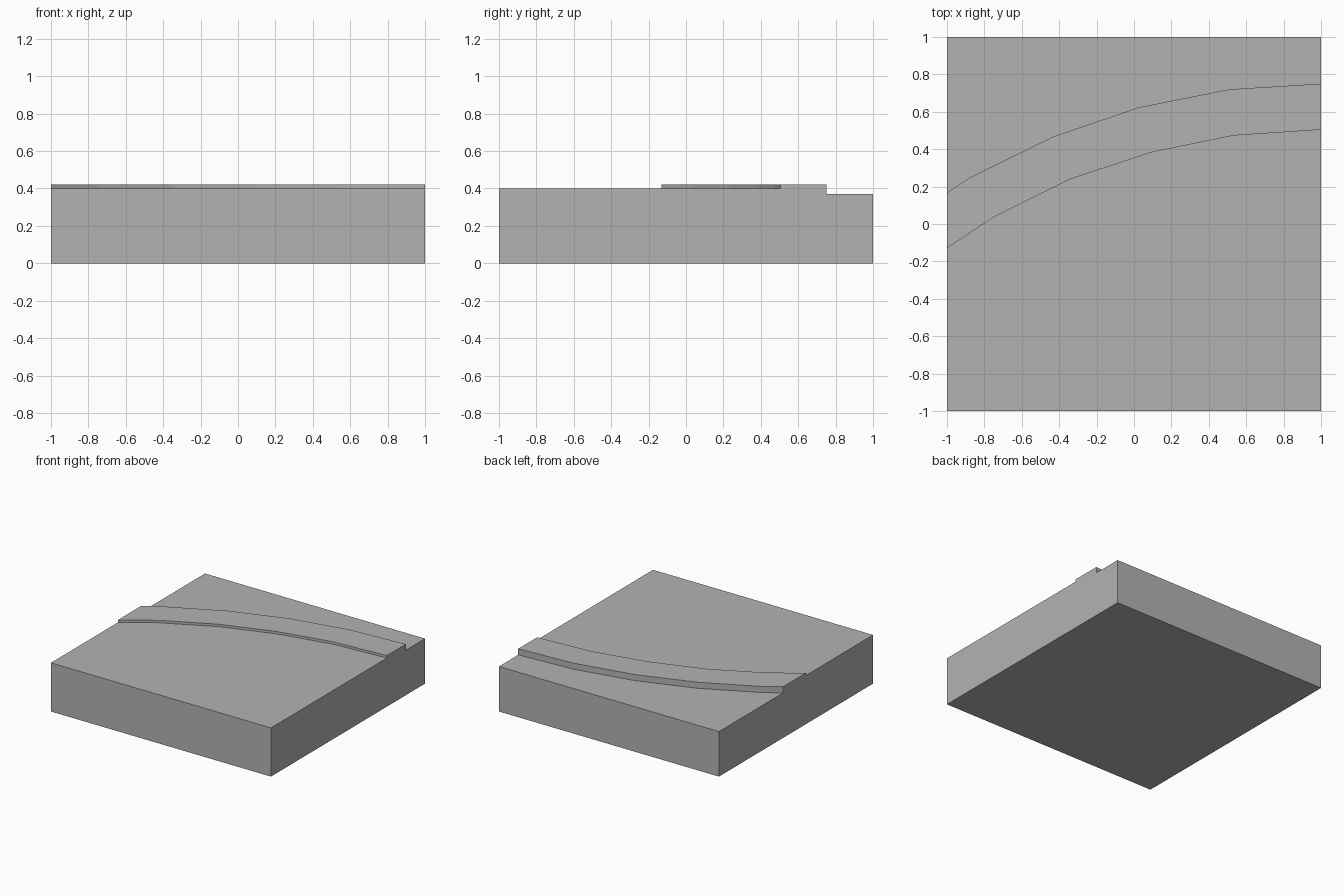
import bpy, bmesh

cube = bpy.data.objects.get("Cube")
if cube:
    bpy.data.objects.remove(cube, do_unlink=True)

grey = bpy.data.materials.new("concrete grey")
grey.use_nodes = True
colour = (0.45, 0.45, 0.45, 1)
grey.diffuse_color = colour
grey.node_tree.nodes["Principled BSDF"].inputs["Base Color"].default_value = colour

# Heights of the three surfaces
PAVEMENT, KERB, ROAD = 0.40, 0.42, 0.37

# Plan lines, each running from right (-x) to left (+x)
front = [(-1, -1), (1, -1)]
back = [(-1, 1), (1, 1)]
kerb_front = [(-1, -.13), (-.75, .037), (-.345, .238), (.088, .382), (.532, .473), (1, .504)]
kerb_back = [(-1, .167), (-.875, .25), (-.43, .468), (.024, .623), (.51, .72), (1, .75)]

# Cross-section from front bottom over the top to back bottom
section = [(front, 0), (front, PAVEMENT), (kerb_front, PAVEMENT), (kerb_front, KERB),
           (kerb_back, KERB), (kerb_back, ROAD), (back, ROAD), (back, 0)]

bm = bmesh.new()
rails = [[bm.verts.new((x, y, z)) for x, y in line] for line, z in section]

# Surfaces and risers between neighbouring rails
for a, b in zip(rails, rails[1:] + rails[:1]):
    if len(a) == len(b):
        for i in range(len(a) - 1):
            bm.faces.new((a[i], a[i + 1], b[i + 1], b[i]))
    else:
        bm.faces.new(a + b[::-1])

# Stepped end walls
bm.faces.new([r[0] for r in rails])
bm.faces.new([r[-1] for r in reversed(rails)])

bmesh.ops.recalc_face_normals(bm, faces=bm.faces)
bmesh.ops.triangulate(bm, faces=[f for f in bm.faces if len(f.verts) > 4])

mesh = bpy.data.meshes.new("curved_kerb_tile")
bm.to_mesh(mesh)
bm.free()
mesh.materials.append(grey)
tile = bpy.data.objects.new("curved_kerb_tile", mesh)
bpy.context.collection.objects.link(tile)
